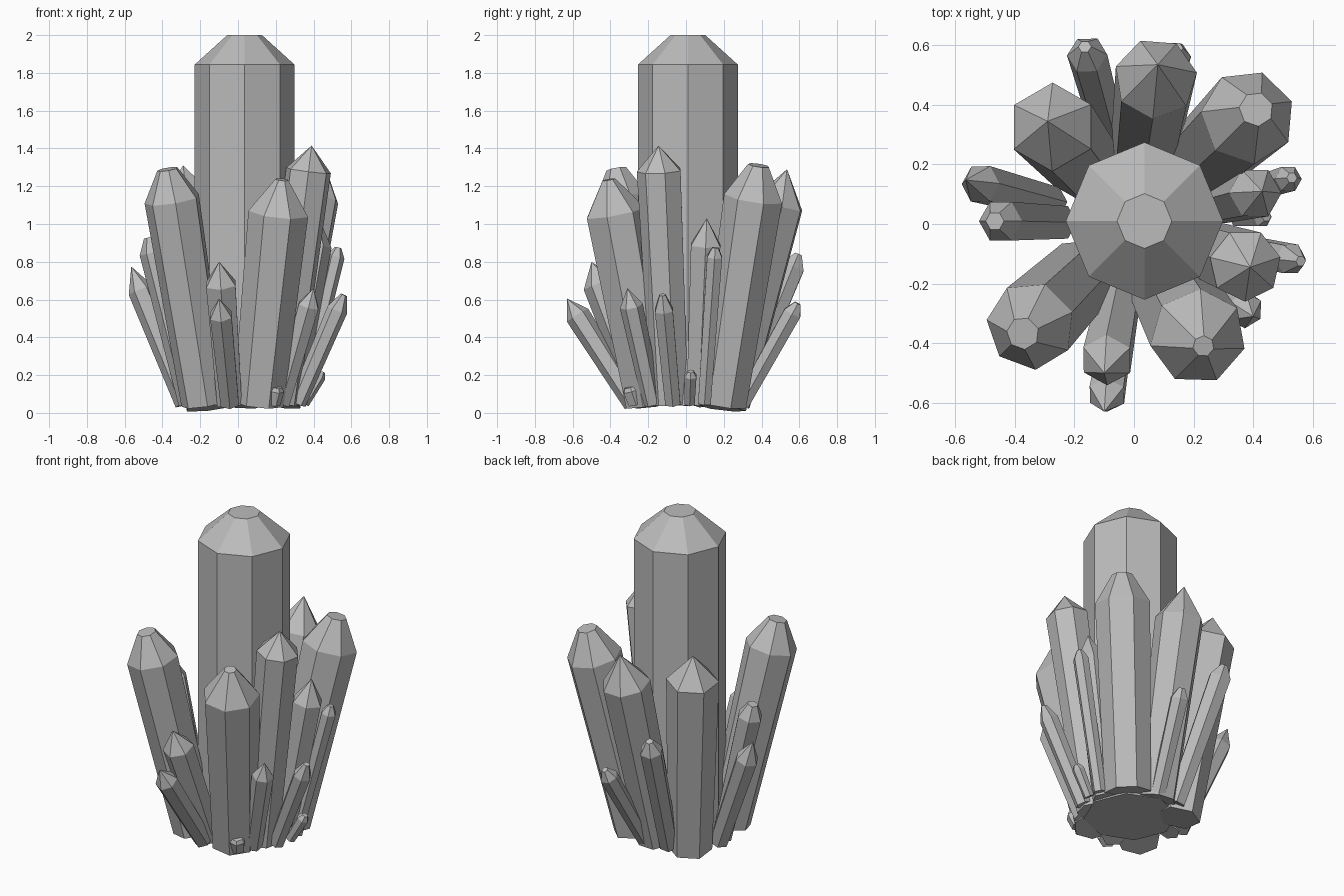
import bpy, bmesh
from math import cos, sin, tau, radians
from mathutils import Vector

if "Cube" in bpy.data.objects:
    bpy.data.objects.remove(bpy.data.objects["Cube"], do_unlink=True)

stone = bpy.data.materials.new("grey_stone")
stone.use_nodes = True
grey = (0.5, 0.5, 0.5, 1)
stone.diffuse_color = grey
stone.node_tree.nodes["Principled BSDF"].inputs["Base Color"].default_value = grey


def crystal(name, tip, radius, root, flat=0, sides=6, phase=0, cap=None, taper=0.84, foot=0.05):
    """Tapered prism leaning from its root to its tip, with a faceted point."""
    top = Vector(tip)
    base = Vector((top.x * root, top.y * root, foot))
    axis = (top - base).normalized()
    turn = Vector((0, 0, 1)).rotation_difference(axis)
    if cap is None:
        cap = 1.1 if flat or radius > 0.1 else 1.6
    shoulder = top - axis * radius * cap
    bm = bmesh.new()

    def ring(center, r):
        angles = [radians(phase) + tau * i / sides for i in range(sides)]
        return [bm.verts.new(center + turn @ Vector((r * cos(a), r * sin(a), 0))) for a in angles]

    def bridge(low, high):
        for i in range(sides):
            j = (i + 1) % sides
            bm.faces.new((low[i], low[j], high[j], high[i]))

    bottom = ring(base, radius * taper)
    middle = ring(shoulder, radius)
    bm.faces.new(bottom[::-1])
    bridge(bottom, middle)
    if flat:
        end = ring(top, flat)
        bridge(middle, end)
        bm.faces.new(end)
    else:
        point = bm.verts.new(top)
        for i in range(sides):
            bm.faces.new((middle[i], middle[(i + 1) % sides], point))
    bmesh.ops.recalc_face_normals(bm, faces=bm.faces)
    mesh = bpy.data.meshes.new(name)
    bm.to_mesh(mesh)
    bm.free()
    mesh.materials.append(stone)
    obj = bpy.data.objects.new(name, mesh)
    bpy.context.collection.objects.link(obj)


# Upright central column
crystal("central_crystal", (.035, .01, 2), .264, root=1, flat=.092, sides=8, cap=.59, taper=1, foot=.04)

# Large leaning crystals
crystal("front_right_large_crystal", (-.373, -.367, 1.29), .15, root=.47, flat=.055, sides=7, phase=173)
crystal("front_left_large_crystal", (.233, -.41, 1.235), .163, root=.47, flat=.036, sides=7, phase=242)
crystal("back_right_large_crystal", (-.29, .345, 1.31), .15, root=.56, phase=90, foot=.025)
crystal("back_left_large_crystal", (.41, .385, 1.31), .16, root=.5, flat=.058, sides=7, phase=20)
crystal("left_tall_crystal", (.39, -.145, 1.415), .122, root=.56, sides=7, phase=270)
crystal("back_large_crystal", (.08, .535, 1.29), .14, root=.43, sides=7, phase=60, cap=1.4)

# Medium crystals
crystal("left_medium_crystal", (.43, .11, 1.03), .09, root=.62)
crystal("front_medium_crystal", (-.1, -.5, .8), .09, root=.45, phase=30, cap=1.4)
crystal("right_medium_crystal", (-.467, .01, .93), .075, root=.54, flat=.032)
crystal("back_medium_crystal", (-.165, .595, .84), .068, root=.46, flat=.022)

# Thin outer crystals
crystal("left_back_thin_crystal", (.53, .155, .875), .046, root=.63, flat=.018)
crystal("left_front_thin_crystal", (.56, -.125, .625), .055, root=.56, flat=.018, cap=1.6)
crystal("front_left_thin_crystal", (.4, -.31, .66), .062, root=.57, phase=30)
crystal("front_thin_crystal", (-.1, -.63, .605), .066, root=.44, phase=30)
crystal("right_thin_crystal", (-.565, .148, .775), .068, root=.49, cap=2)
crystal("back_thin_crystal", (.145, .592, .58), .054, root=.5, flat=.02)

# Stubs at the foot
crystal("front_stub", (.2, -.295, .14), .05, root=.9, flat=.035, cap=.4, taper=.9)
crystal("left_stub", (.445, .025, .22), .036, root=.78, flat=.018, cap=.8)
